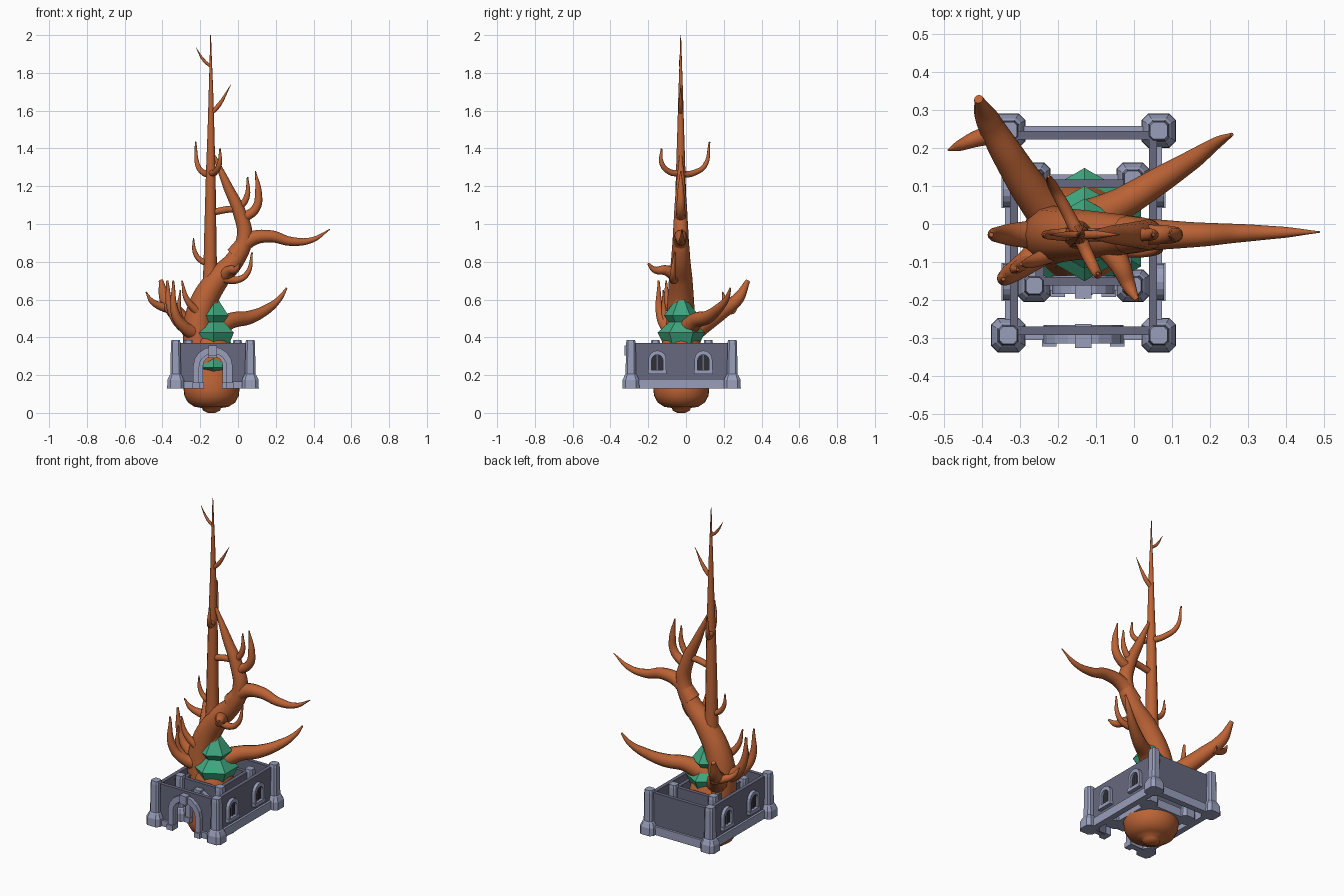
import bpy, bmesh, math
from mathutils import Vector

if "Cube" in bpy.data.objects:
    bpy.data.objects.remove(bpy.data.objects["Cube"])


def material(name, rgb):
    m = bpy.data.materials.new(name)
    m.diffuse_color = (*rgb, 1)
    m.use_nodes = True
    m.node_tree.nodes["Principled BSDF"].inputs["Base Color"].default_value = m.diffuse_color
    return m


BARK = material("orange_bark", (0.50, 0.125, 0.036))
STONE = material("pale_stone", (0.32, 0.345, 0.50))
WALL = material("dark_stone", (0.135, 0.14, 0.21))
LEAF = material("teal_leaf", (0.05, 0.38, 0.21))
DARK = material("window_dark", (0.03, 0.03, 0.04))


def finish(name, bm, mat, smooth=False):
    bmesh.ops.recalc_face_normals(bm, faces=bm.faces)
    me = bpy.data.meshes.new(name)
    bm.to_mesh(me)
    bm.free()
    me.materials.append(mat)
    for p in me.polygons:
        p.use_smooth = smooth
    ob = bpy.data.objects.new(name, me)
    bpy.context.collection.objects.link(ob)
    return ob


def loft(name, rings, mat, smooth=False):
    """Closed solid through rings of equal point count."""
    bm = bmesh.new()
    vs = [[bm.verts.new(p) for p in r] for r in rings]
    n = len(vs[0])
    for a, b in zip(vs, vs[1:]):
        for i in range(n):
            bm.faces.new((a[i], a[(i + 1) % n], b[(i + 1) % n], b[i]))
    bm.faces.new(vs[0])
    bm.faces.new(vs[-1])
    return finish(name, bm, mat, smooth)


def lathe(name, cx, cy, profile, n, mat, smooth=False):
    rings = [[(cx + r * math.cos(math.pi / 2 + math.tau * i / n),
               cy + r * math.sin(math.pi / 2 + math.tau * i / n), z) for i in range(n)]
             for r, z in profile]
    return loft(name, rings, mat, smooth)


def prism(name, pts, axis, d0, d1, mat):
    """Extrude an outline (u, z) along 'x' or 'y' from d0 to d1."""
    def at(u, z, d):
        return (u, d, z) if axis == 'y' else (d, u, z)
    return loft(name, [[at(u, z, d) for u, z in pts] for d in (d0, d1)], mat)


def box(name, x0, x1, y0, y1, z0, z1, mat):
    return prism(name, [(x0, z0), (x1, z0), (x1, z1), (x0, z1)], 'y', y0, y1, mat)


def arch(c, half, z0, z1, n=8):
    """Round-topped outline from bottom left over the top to bottom right."""
    return [(c - half, z0)] + [(c - half * math.cos(math.pi * i / n),
                                z1 - half + half * math.sin(math.pi * i / n))
                               for i in range(n + 1)] + [(c + half, z0)]


def post(name, x, y, w):
    rings = []
    for z, h in ((.13, 1), (.175, .97), (.2, .72), (.205, .62), (.37, .56), (.387, .5)):
        h *= w
        c = h * .62
        rings.append([(x + a, y + b, z) for a, b in
                      ((h, -c), (h, c), (c, h), (-c, h), (-h, c), (-h, -c), (-c, -h), (c, -h))])
    loft(name, rings, STONE)


def branch(name, pts):
    """Tapered smooth limb; each point is x, y, z, radius."""
    cu = bpy.data.curves.new(name, 'CURVE')
    cu.dimensions = '3D'
    cu.bevel_depth = 1
    cu.bevel_resolution = 4
    cu.resolution_u = 8
    cu.use_fill_caps = True
    s = cu.splines.new('BEZIER')
    s.bezier_points.add(len(pts) - 1)
    for bp, (x, y, z, r) in zip(s.bezier_points, pts):
        bp.co = (x, y, z)
        bp.radius = r
        bp.handle_left_type = bp.handle_right_type = 'AUTO'
    tmp = bpy.data.objects.new(name + "_path", cu)
    bpy.context.collection.objects.link(tmp)
    bpy.context.view_layer.update()
    me = bpy.data.meshes.new_from_object(tmp.evaluated_get(bpy.context.evaluated_depsgraph_get()))
    bpy.data.objects.remove(tmp)
    me.name = name
    me.materials.clear()
    me.materials.append(BARK)
    for p in me.polygons:
        p.use_smooth = True
        p.material_index = 0
    bpy.context.collection.objects.link(bpy.data.objects.new(name, me))


# Two nested stone enclosures
CX = -.133


def enclosure(tag, xs, ys, pw, door_out, door_in, top):
    (x0, x1), (y0, y1) = xs, ys
    t = .011
    for x in xs:
        for y in ys:
            post(tag + "_post", x, y, pw)
    # walls are set slightly inside the post centres
    wx0, wx1, wy0, wy1 = x0 + .015, x1 - .015, y0 + .012, y1 - .012
    for sx, x in ((-1, wx0), (1, wx1)):
        box(tag + "_side_wall", x - t, x + t, y0, y1, .14, .37, WALL)
        o = x + sx * .024
        box(tag + "_side_plinth", min(x - sx * t, o), max(x - sx * t, o), y0, y1, .13, .18, STONE)
    box(tag + "_back_wall", x0, x1, wy1 - t, wy1 + t, .14, .37, WALL)
    box(tag + "_back_plinth", x0, x1, wy1 - t, wy1 + .024, .13, .18, STONE)
    # front wall with arched doorway
    hole = arch(CX, door_in, .13, top - .035)
    prism(tag + "_front_wall", [(x0, .13)] + hole + [(x1, .13), (x1, .37), (x0, .37)],
          'y', wy0 - t, wy0 + t, WALL)
    for a, b in ((x0, CX - door_in), (CX + door_in, x1)):
        box(tag + "_front_plinth", a, b, wy0 - .024, wy0 + t, .13, .165, STONE)
    prism(tag + "_door_arch", arch(CX, door_out, .13, top) + hole[::-1],
          'y', wy0 - .034, wy0 + t + .004, STONE)
    box(tag + "_keystone", CX - .022, CX + .022, wy0 - .045, wy0 + .018, top - .045, top + .006, STONE)
    for s in (-1, 1):
        m = CX + s * (door_out + door_in) / 2
        box(tag + "_door_foot", m - .019, m + .019, wy0 - .042, wy0 + t, .13, .16, STONE)
    return wx0, wx1


wx0, wx1 = enclosure("outer", (-.330, .065), (-.292, .245), .045, .105, .073, .35)
enclosure("inner", (-.262, -.003), (-.162, .118), .043, .082, .052, .335)

# Arched windows on both long sides
for s, x in ((-1, wx0 - .011), (1, wx1 + .011)):
    for y in (-.152, .092):
        prism("window_frame", arch(y, .047, .21, .33) + arch(y, .03, .21, .308)[::-1],
              'x', x, x + s * .018, STONE)
        prism("window_sill", [(y - .05, .205), (y + .05, .205), (y + .05, .226), (y - .05, .226)],
              'x', x, x + s * .022, STONE)
        prism("window_pane", arch(y, .031, .22, .309), 'x', x, x + s * .004, DARK)
        box("window_bar", min(x, x + s * .009), max(x, x + s * .009), y - .004, y + .004, .22, .308, WALL)

# Root bulb
lathe("root_bulb", -.14, -.025, [(.02, 0), (.045, .012), (.05, .026), (.09, .032), (.125, .055),
      (.144, .09), (.148, .125), (.143, .17), (.125, .28), (.1, .38), (.06, .44)], 32, BARK, True)

# Stacked six-sided foliage
lathe("foliage", -.13, -.025, [(.06, .18), (.172, .24), (.08, .33), (.125, .425), (.065, .48),
      (.092, .515), (.003, .635)], 6, LEAF)

# Trunks
Y = -.028
branch("straight_trunk", [(-.14, Y, .2, .1), (-.145, Y, .5, .05), (-.147, Y, .8, .035),
       (-.145, Y, 1.2, .027), (-.143, Y, 1.6, .015), (-.145, Y, 2.0, .002)])
branch("curved_trunk", [(-.17, Y, .2, .1), (-.212, Y, .4, .08), (-.195, Y, .55, .073),
       (-.115, Y, .7, .063), (-.01, Y, .82, .05), (.035, Y, .93, .042), (.008, Y, 1.06, .035),
       (-.055, Y, 1.2, .025), (-.125, Y, 1.36, .008)])

# Large limbs
branch("right_limb", [(-.02, Y, .83, .05), (.06, Y, .915, .04), (.17, Y, .935, .032),
       (.28, -.024, .908, .024), (.39, -.022, .915, .015), (.487, -.021, .972, .002)])
branch("back_right_limb", [(-.13, 0, .44, .06), (-.03, .055, .49, .042), (.06, .11, .505, .036),
       (.155, .17, .55, .026), (.22, .215, .605, .015), (.257, .235, .66, .005)])
branch("back_left_limb", [(-.2, 0, .4, .06), (-.265, .08, .46, .05), (-.33, .18, .53, .042),
       (-.385, .275, .605, .032), (-.408, .328, .70, .012)])
branch("back_left_fork", [(-.345, .24, .55, .03), (-.41, .225, .565, .022), (-.455, .207, .59, .015),
       (-.487, .194, .64, .003)])
branch("left_limb", [(-.22, Y, .43, .045), (-.30, Y, .47, .033), (-.355, Y, .55, .022),
       (-.375, Y, .7, .006)])
branch("front_left_limb", [(-.22, -.05, .42, .045), (-.28, -.1, .45, .032), (-.33, -.135, .52, .024),
       (-.343, -.145, .7, .005)])
branch("front_left_twig", [(-.28, -.1, .46, .022), (-.31, -.115, .52, .015), (-.305, -.12, .65, .004)])
branch("upper_left_twig", [(-.2, -.07, .52, .025), (-.27, -.1, .60, .016), (-.297, -.105, .7, .004)])

# Middle twigs
branch("front_twig", [(-.07, -.05, .73, .04), (-.035, -.11, .755, .027), (-.012, -.165, .757, .018),
       (.008, -.2, .79, .006)])
branch("right_hook", [(-.07, -.06, .71, .025), (.0, -.07, .705, .018), (.05, -.07, .74, .014),
       (.075, -.06, .85, .004)])
branch("left_hook", [(-.15, Y, .79, .02), (-.2, Y, .81, .015), (-.228, Y, .85, .012), (-.236, Y, .925, .003)])
branch("outer_antler", [(.0, Y, 1.03, .03), (.05, Y, 1.045, .026), (.098, Y, 1.09, .023),
       (.108, Y, 1.17, .018), (.092, Y, 1.28, .003)])
branch("inner_antler", [(-.145, Y, 1.06, .018), (-.07, Y, 1.075, .018), (.005, Y, 1.09, .018),
       (.045, Y, 1.14, .016), (.051, Y, 1.25, .004)])

# Upper antlers and tip thorns
branch("back_antler", [(-.145, Y, 1.26, .018), (-.18, .04, 1.27, .016), (-.213, .1, 1.31, .013),
       (-.225, .125, 1.435, .004)])
branch("front_antler", [(-.145, Y, 1.27, .018), (-.12, -.085, 1.275, .016), (-.098, -.128, 1.32, .013),
       (-.095, -.13, 1.4, .004)])
branch("right_thorn", [(-.145, Y, 1.585, .012), (-.105, Y, 1.625, .012), (-.038, Y, 1.737, .001)])
branch("left_thorn", [(-.145, Y, 1.835, .008), (-.18, Y, 1.865, .008), (-.223, Y, 1.935, .001)])
